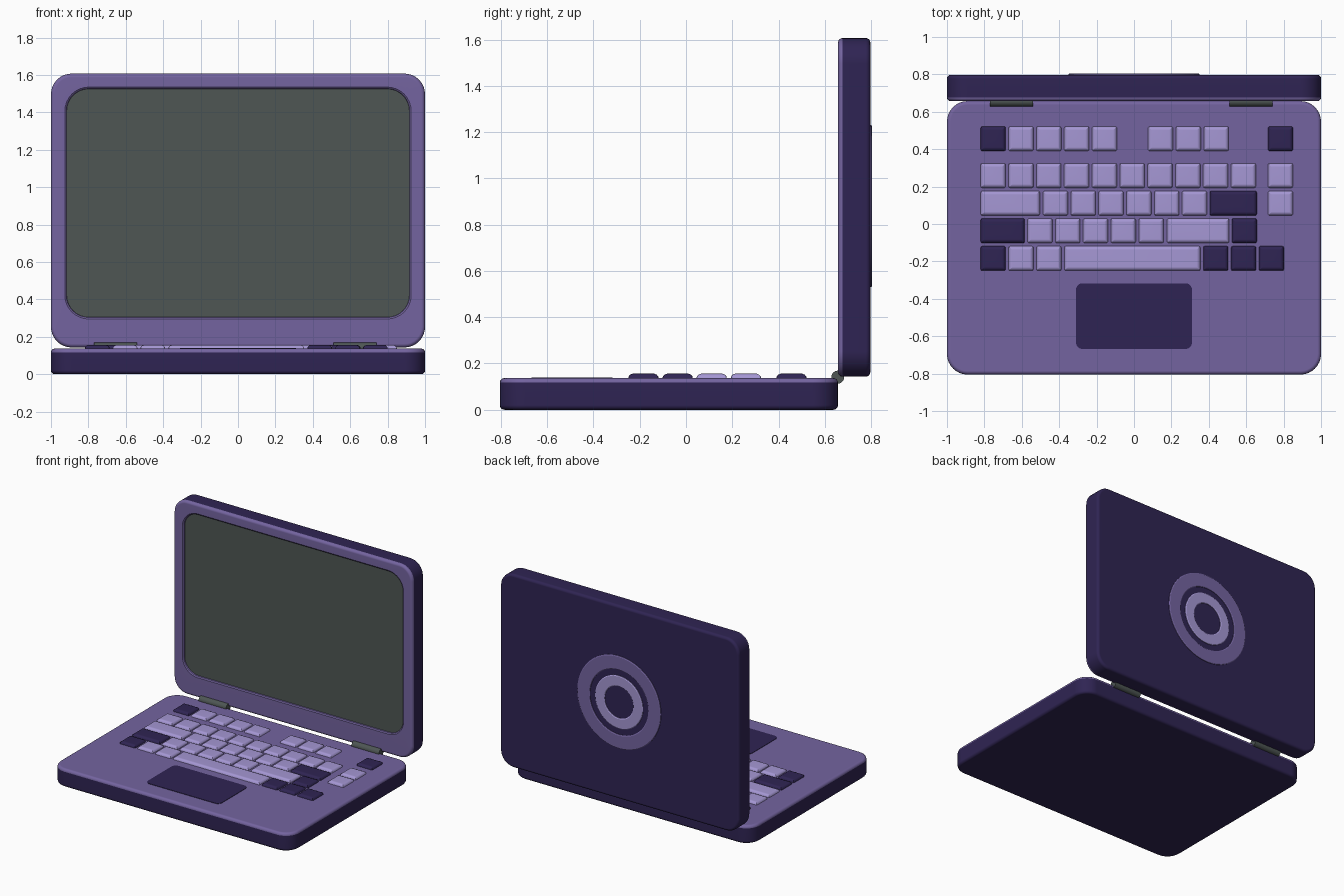
import bpy, bmesh, math

if "Cube" in bpy.data.objects:
    bpy.data.objects.remove(bpy.data.objects["Cube"])


def material(name, rgb):
    m = bpy.data.materials.new(name)
    lin = [((c / 255 + 0.055) / 1.055) ** 2.4 for c in rgb]
    m.diffuse_color = (*lin, 1)
    m.use_nodes = True
    m.node_tree.nodes["Principled BSDF"].inputs["Base Color"].default_value = m.diffuse_color
    return m


PURPLE = material("purple", (116, 100, 160))
LILAC = material("lilac", (165, 151, 212))
DARK = material("dark_purple", (47, 36, 83))
GREY = material("slate_grey", (78, 86, 84))


def flat(u, v, w):       # lying down: w is up
    return (u, v, w)


LID_BACK = 0.797


def upright(u, v, w):    # standing: w runs from the lid's back to its front
    return (u, LID_BACK - w, v)


def ring(rect, inset, w, r, n=8):
    """Rounded rectangle outline at height w."""
    x0, x1, y0, y1 = rect
    x0, x1, y0, y1 = x0 + inset, x1 - inset, y0 + inset, y1 - inset
    r = max(r - inset, 0.002)
    pts = []
    for k, (cx, cy) in enumerate([(x1 - r, y1 - r), (x0 + r, y1 - r),
                                  (x0 + r, y0 + r), (x1 - r, y0 + r)]):
        for i in range(n + 1):
            a = math.pi / 2 * (k + i / n)
            pts.append((cx + r * math.cos(a), cy + r * math.sin(a), w))
    return pts


def loft(bm, rings, place, caps=(True, True), closed=False):
    loops = [[bm.verts.new(place(*p)) for p in r] for r in rings]
    n = len(loops[0])
    pairs = list(zip(loops, loops[1:]))
    if closed:
        pairs.append((loops[-1], loops[0]))
    for a, b in pairs:
        for i in range(n):
            j = (i + 1) % n
            bm.faces.new((a[i], a[j], b[j], b[i]))
    if caps[0]:
        bm.faces.new(loops[0][::-1])
    if caps[1]:
        bm.faces.new(loops[-1])


def finish(name, bm, mats, rule=None, recalc=False):
    bmesh.ops.remove_doubles(bm, verts=bm.verts, dist=1e-5)
    if recalc:
        bmesh.ops.recalc_face_normals(bm, faces=bm.faces)
    me = bpy.data.meshes.new(name)
    for m in mats:
        me.materials.append(m)
    if rule:
        for f in bm.faces:
            f.material_index = rule(f.calc_center_median())
    bm.to_mesh(me)
    bm.free()
    ob = bpy.data.objects.new(name, me)
    bpy.context.collection.objects.link(ob)
    bpy.ops.object.select_all(action='DESELECT')
    ob.select_set(True)
    bpy.context.view_layer.objects.active = ob
    bpy.ops.object.shade_smooth_by_angle(angle=math.radians(32))
    wn = ob.modifiers.new("weighted", 'WEIGHTED_NORMAL')
    wn.keep_sharp = True
    return ob


def shell(rect, r, height, b):
    """Outlines of a slab with rounded bottom and top edges."""
    arc = [math.pi / 2 * i / 4 for i in range(5)]
    low = [ring(rect, b - b * math.sin(a), b - b * math.cos(a), r) for a in arc]
    high = [ring(rect, b - b * math.cos(a), height - b + b * math.sin(a), r) for a in arc]
    return low + high


# Base: dark body with a purple deck
TOP = 0.137
bm = bmesh.new()
loft(bm, shell((-1, 1, -0.805, 0.657), 0.11, TOP, 0.02), flat)
finish("base", bm, [DARK, PURPLE], lambda c: int(c.z > TOP - 0.018))

# Lid: dark shell, purple bezel sloping into a screen recess
LID_T = 0.14
SCREEN = (-0.918, 0.918, 0.303, 1.527)
bm = bmesh.new()
rings = shell((-1, 1, 0.143, 1.607), 0.11, LID_T, 0.02)
rings += [ring(SCREEN, -0.008, LID_T, 0.12), ring(SCREEN, 0, LID_T - 0.006, 0.12),
          ring(SCREEN, 0.003, LID_T - 0.02, 0.12)]
loft(bm, rings, upright, caps=(True, False))
finish("lid", bm, [DARK, PURPLE], lambda c: int(c.y < LID_BACK - LID_T + 0.021))

# Screen plate closing the recess
bm = bmesh.new()
loft(bm, [ring(SCREEN, 0, LID_T - 0.023, 0.12), ring(SCREEN, 0, LID_T - 0.015, 0.12)], upright)
finish("screen", bm, [GREY])

# Two concentric rings on the back of the lid
for name, ro, ri, mat in (("outer_ring", 0.35, 0.245, PURPLE), ("inner_ring", 0.2, 0.12, LILAC)):
    def circle(q, w):
        return ring((-q, q, 0.88 - q, 0.88 + q), 0, w, q, 12)
    bm = bmesh.new()
    loft(bm, [circle(ro, 0.002), circle(ro, -0.004), circle(ro - 0.006, -0.008),
              circle(ri + 0.006, -0.008), circle(ri, -0.004), circle(ri, 0.002)],
         upright, caps=(False, False), closed=True)
    finish(name, bm, [mat], recalc=True)

# Touchpad plate
bm = bmesh.new()
PAD = (-0.31, 0.31, -0.668, -0.317)
loft(bm, [ring(PAD, 0, TOP - 0.003, 0.035), ring(PAD, 0, TOP + 0.003, 0.035)], flat)
finish("touchpad", bm, [DARK])

# Keyboard: (left edge, width, count, dark?) for each run of keys in a row
K, PITCH = 0.134, 0.1487
ROWS = [
    (0.39, [(-0.82, K, 1, 1), (-0.671, K, 4, 0), (0.075, K, 3, 0), (0.716, K, 1, 1)]),
    (0.193, [(-0.82, K, 10, 0), (0.716, K, 1, 0)]),
    (0.045, [(-0.82, 0.317, 1, 0), (-0.487, K, 6, 0), (0.405, 0.252, 1, 1), (0.716, K, 1, 0)]),
    (-0.102, [(-0.82, 0.236, 1, 1), (-0.57, K, 5, 0), (0.176, 0.333, 1, 0), (0.523, K, 1, 1)]),
    (-0.25, [(-0.82, K, 1, 1), (-0.671, K, 2, 0), (-0.373, 0.728, 1, 0), (0.37, K, 3, 1)]),
]
keys = [bmesh.new(), bmesh.new()]
for y, runs in ROWS:
    for x, width, count, dark in runs:
        for i in range(count):
            rect = (x + i * PITCH, x + i * PITCH + width, y, y + 0.132)
            loft(keys[dark], [ring(rect, q, TOP + h, 0.008, 2) for q, h in
                              ((0, -0.003), (0.002, 0.007), (0.009, 0.015), (0.02, 0.019))], flat)
finish("light_keys", keys[0], [LILAC])
finish("dark_keys", keys[1], [DARK])

# Hinge barrels
for name, x in (("left_hinge", -0.655), ("right_hinge", 0.625)):
    bm = bmesh.new()
    R = 0.028
    rect = (0.656 - R, 0.656 + R, 0.141 - R, 0.141 + R)
    loft(bm, [ring(rect, 0, x - 0.115, R, 5), ring(rect, 0, x + 0.115, R, 5)],
         lambda u, v, w: (w, u, v))
    finish(name, bm, [GREY], recalc=True)
